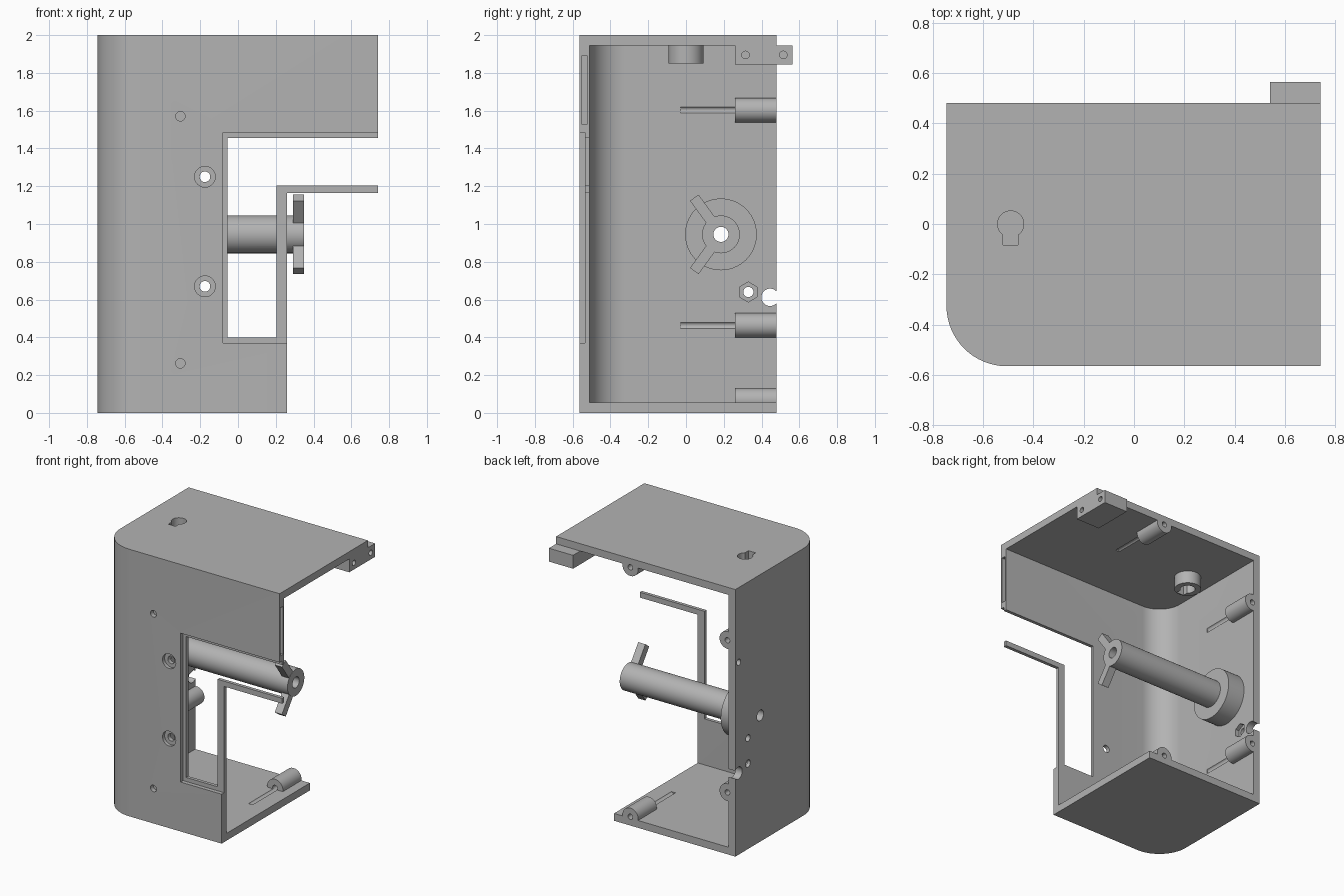
import bpy, bmesh, math
from mathutils import Matrix, Vector

if "Cube" in bpy.data.objects:
    bpy.data.objects.remove(bpy.data.objects["Cube"])

grey = bpy.data.materials.new("plain grey")
grey.use_nodes = True
COLOUR = (0.45, 0.45, 0.45, 1)
grey.diffuse_color = COLOUR
grey.node_tree.nodes["Principled BSDF"].inputs["Base Color"].default_value = COLOUR

L, R, F, B, H = -0.745, 0.74, -0.565, 0.48, 2.0   # outer limits
T = 0.055                                        # wall thickness


def finish(bm, name):
    bmesh.ops.recalc_face_normals(bm, faces=bm.faces)
    mesh = bpy.data.meshes.new(name)
    bm.to_mesh(mesh)
    bm.free()
    mesh.materials.append(grey)
    ob = bpy.data.objects.new(name, mesh)
    bpy.context.collection.objects.link(ob)
    return ob


def box(name, x0, x1, y0, y1, z0, z1):
    bm = bmesh.new()
    bmesh.ops.create_cube(bm, size=1)
    bmesh.ops.scale(bm, vec=(x1 - x0, y1 - y0, z1 - z0), verts=bm.verts)
    bmesh.ops.translate(bm, vec=((x0 + x1) / 2, (y0 + y1) / 2, (z0 + z1) / 2), verts=bm.verts)
    return finish(bm, name)


def rod(name, a, b, r, r2=None, sides=40):
    a, b = Vector(a), Vector(b)
    bm = bmesh.new()
    turn = (b - a).to_track_quat('Z', 'Y').to_matrix().to_4x4()
    bmesh.ops.create_cone(bm, cap_ends=True, segments=sides, radius1=r,
                          radius2=r if r2 is None else r2, depth=(b - a).length,
                          matrix=Matrix.Translation((a + b) / 2) @ turn)
    return finish(bm, name)


def prism(name, outline, z0, z1):
    bm = bmesh.new()
    face = bm.faces.new([bm.verts.new((x, y, z0)) for x, y in outline])
    new = bmesh.ops.extrude_face_region(bm, geom=[face])["geom"]
    bmesh.ops.translate(bm, vec=(0, 0, z1 - z0),
                        verts=[v for v in new if isinstance(v, bmesh.types.BMVert)])
    return finish(bm, name)


def combine(target, tool, how):
    mod = target.modifiers.new(how, 'BOOLEAN')
    mod.operation, mod.solver, mod.object = how, 'EXACT', tool
    bpy.context.view_layer.objects.active = target
    bpy.ops.object.modifier_apply(modifier=mod.name)
    bpy.data.objects.remove(tool)


def cut(target, *tools):
    for tool in tools:
        combine(target, tool, 'DIFFERENCE')


def join(target, *tools):
    for tool in tools:
        combine(target, tool, 'UNION')


def rounded_plan(x0, x1, y0, y1, r, steps=16):
    arc = [math.pi + math.pi / 2 * i / steps for i in range(steps + 1)]
    corner = [(x0 + r + r * math.cos(a), y0 + r + r * math.sin(a)) for a in arc]
    return corner + [(x1, y0), (x1, y1), (x0, y1)]


# Housing shell, open at the back and on one side
shell = prism("housing", rounded_plan(L, R, F, B, 0.24), 0, H)
cut(shell, prism("hollow", rounded_plan(L + T, 2, F + T, 2, 0.185), T, H - T))

# Front window with a recessed rim and a thin bracket arm
cut(shell,
    box("side_opening", 0.26, 2, -2, 2, -1, 1.165),
    box("rim_recess", -0.08, 2, -1, -0.535, 0.37, 1.485),
    box("window", -0.055, 0.205, -1, -0.45, 0.4, 1.455),
    box("window_arm", 0.2, 2, -1, -0.45, 1.205, 1.455),
    box("edge_slot", R - 0.04, 2, -0.553, -0.522, 1.53, 1.89))

# Screw bosses with their holes running on into the walls
off = T + 0.011
bosses = [(L + off, 1.603), (L + off, 0.463), (0.125, off), (0.125, H - off)]
for x, z in bosses:
    join(shell, rod("boss", (x, 0.26, z), (x, B, z), 0.065))
for x, z in bosses:
    cut(shell, rod("screw_hole", (x, -0.03, z), (x, 1, z), 0.02, sides=24))

# Hinge block at the top corner
join(shell, box("hinge_block", 0.54, R, 0.26, 0.565, 1.845, H - T + 0.01))
cut(shell, box("block_step", 0.5, 1, B, 1, H - T, 2.1))
for y in (0.315, 0.515):
    cut(shell, rod("pin_hole", (R - 0.12, y, 1.895), (1, y, 1.895), 0.02, sides=24))

# Keyhole through the top and its collar
join(shell, rod("collar", (-0.49, 0, 1.85), (-0.49, 0, H - 0.02), 0.093))
cut(shell,
    rod("key_round", (-0.49, 0, 1.7), (-0.49, 0, 2.2), 0.052),
    box("key_slot", -0.52, -0.46, -0.083, 0, 1.7, 2.2))

# Front holes: countersunk and blind
for z in (1.25, 0.67):
    cut(shell,
        rod("through", (-0.175, -1, z), (-0.175, -0.4, z), 0.028),
        rod("countersink", (-0.175, F - 0.01, z), (-0.175, F + 0.025, z), 0.055))
for z in (1.57, 0.262):
    cut(shell, rod("blind", (-0.305, -1, z), (-0.305, F + 0.035, z), 0.025, sides=24))

# Side wall holes
AY, AZ = 0.185, 0.945
cut(shell,
    rod("axle_hole", (-1, AY, AZ), (-0.6, AY, AZ), 0.04),
    rod("nut_hole", (-1, 0.33, 0.64), (-0.6, 0.33, 0.64), 0.027),
    rod("nut_pocket", (L + 0.025, 0.33, 0.64), (-0.6, 0.33, 0.64), 0.053, sides=6),
    rod("pin_hole", (-1, 0.33, 0.83), (-0.695, 0.33, 0.83), 0.025),
    rod("edge_hole", (-1, 0.44, 1.44), (L + 0.035, 0.44, 1.44), 0.023),
    rod("cable_notch", (-1, 0.445, 0.612), (-0.6, 0.445, 0.612), 0.046))

# Spool axle: flange, shaft and two wings on the free end
axle = rod("spool_axle", (L + T - 0.005, AY, AZ), (0.35, AY, AZ), 0.1)
join(axle, rod("flange", (L + T - 0.003, AY, AZ), (-0.55, AY, AZ), 0.19, sides=56))
for side in (1, -1):
    wing = box("wing", 0.29, 0.349, 0.06, 0.24, -0.028, 0.028)
    spin = Matrix.Rotation(side * math.radians(126), 4, 'X')
    wing.data.transform(Matrix.Translation((0, AY, AZ)) @ spin)
    join(axle, wing)
cut(axle, rod("bore", (-1, AY, AZ), (1, AY, AZ), 0.04))

for ob in (shell, axle):
    bpy.ops.object.select_all(action='DESELECT')
    ob.select_set(True)
    bpy.context.view_layer.objects.active = ob
    bpy.ops.object.shade_smooth_by_angle(angle=math.radians(30))
